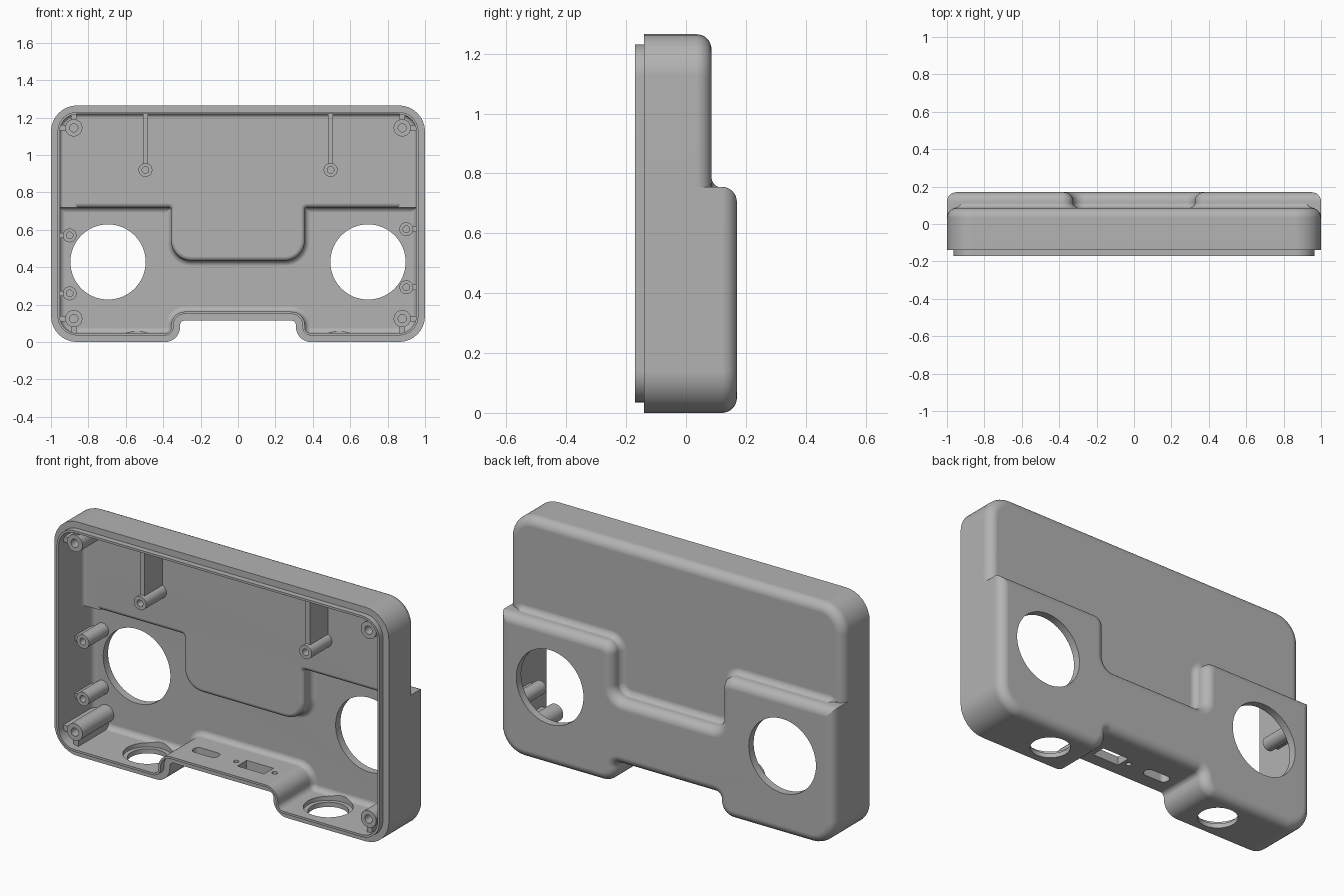
import bpy, bmesh
from math import sin, cos, pi, radians
from mathutils import Vector, Matrix

default = bpy.data.objects.get("Cube")
if default:
    bpy.data.objects.remove(default)

grey = bpy.data.materials.new("light grey plastic")
grey.use_nodes = True
colour = (0.45, 0.45, 0.45, 1)
grey.diffuse_color = colour
grey.node_tree.nodes["Principled BSDF"].inputs["Base Color"].default_value = colour


def make_object(name, bm):
    bmesh.ops.recalc_face_normals(bm, faces=bm.faces)
    mesh = bpy.data.meshes.new(name)
    bm.to_mesh(mesh)
    bm.free()
    mesh.materials.append(grey)
    ob = bpy.data.objects.new(name, mesh)
    bpy.context.collection.objects.link(ob)
    return ob


def mirrored(half):
    return half + [(-x, z, r) for x, z, r in reversed(half)]


def inset_ring(corners, d, steps=8):
    """Points of a right-angled outline with rounded corners, inset by d."""
    points = []
    for i, (x, z, r) in enumerate(corners):
        p = Vector((x, z))
        a = (p - Vector(corners[i - 1][:2])).normalized()
        b = (Vector(corners[(i + 1) % len(corners)][:2]) - p).normalized()
        na, nb = Vector((-a.y, a.x)), Vector((-b.y, b.x))
        turn = 1 if a.cross(b) > 0 else -1
        r = max(r - turn * d, 0.002)
        centre = p + (na + nb) * (d + turn * r)
        for k in range(steps + 1):
            t = k / steps * pi / 2
            points.append(centre - (na * cos(t) + nb * sin(t)) * turn * r)
    return points


def skin(name, rings):
    """Closed solid through rings with equal point counts."""
    bm = bmesh.new()
    loops = [[bm.verts.new(p) for p in ring] for ring in rings]
    n = len(loops[0])
    for lo, hi in zip(loops, loops[1:]):
        for i in range(n):
            j = (i + 1) % n
            bm.faces.new((lo[i], lo[j], hi[j], hi[i]))
    bm.faces.new(loops[0])
    bm.faces.new(loops[-1])
    return make_object(name, bm)


def loft(name, corners, profile):
    return skin(name, [[(p.x, y, p.y) for p in inset_ring(corners, d)] for d, y in profile])


def rounded_back(d, front, back, r, steps=8):
    arc = [k / steps * pi / 2 for k in range(steps + 1)]
    return [(d, front)] + [(d + r * (1 - cos(t)), back - r + r * sin(t)) for t in arc]


def flared_base(d, y, r, steps=8):
    arc = [k / steps * pi / 2 for k in range(steps + 1)]
    return ([(d - r, y - 0.04)] + [(d - r + r * sin(t), y + r - r * cos(t)) for t in arc]
            + [(d + 0.015, y + r + 0.002)])


def cylinder(name, centre, r, depth, axis="Z"):
    bm = bmesh.new()
    rot = Matrix.Rotation(pi / 2, 4, "X") if axis == "Y" else Matrix()
    bmesh.ops.create_cone(bm, cap_ends=True, segments=64, radius1=r, radius2=r,
                          depth=depth, matrix=Matrix.Translation(centre) @ rot)
    return make_object(name, bm)


def box(name, lo, hi, corner=0):
    bm = bmesh.new()
    bmesh.ops.create_cube(bm, size=1)
    lo, hi = Vector(lo), Vector(hi)
    for v in bm.verts:
        v.co = (lo + hi) / 2 + v.co * (hi - lo)
    if corner:
        upright = [e for e in bm.edges if abs(e.verts[0].co.z - e.verts[1].co.z) > 0.01]
        bmesh.ops.bevel(bm, geom=upright, offset=corner, segments=6, profile=0.5, affect="EDGES")
    return make_object(name, bm)


def smooth(ob):
    bpy.ops.object.select_all(action="DESELECT")
    ob.select_set(True)
    bpy.context.view_layer.objects.active = ob
    bpy.ops.object.shade_smooth_by_angle(angle=radians(32))


# Outlines: notched foot, stepped lower half, plain upper half
FRONT, WALL, HEIGHT = -0.14, 0.047, 1.265
foot = [(0.31, 0.115, 0.025), (0.31, 0, 0.08), (1, 0, 0.14)]
full = mirrored(foot + [(1, HEIGHT, 0.14)])
upper = mirrored([(1, 0.25, 0.01), (1, HEIGHT, 0.14)])


def step(x, z, mid):
    return [(x, z, 0.06), (x, mid, 0.06)]


outer_step = step(0.325, 0.755, 0.465)
inner_step = step(0.31, 0.767, 0.482)
lower = mirrored(foot + [(1, 0.755, 0.002)] + outer_step)
lower_inside = mirrored(foot + [(1, 0.767, 0.002)] + inner_step)
step_outer = mirrored([(0.93, 0.3, 0.01), (0.93, 0.755, 0.01)] + outer_step)
step_inner = mirrored([(0.9, 0.3, 0.01), (0.9, 0.767, 0.01)] + inner_step)

# Shell solids
shell = loft("shell", lower, rounded_back(0, FRONT, 0.17, 0.05))
adds = [
    loft("upper_solid", upper, rounded_back(0, FRONT, 0.085, 0.05)),
    loft("step_fillet", step_outer, flared_base(0.002, 0.085, 0.035)),
    loft("lip_solid", full, [(0.035, -0.17), (0.035, -0.1)]),
]

# Cavity, speaker holes, foot holes and ports
cuts = [
    loft("lower_cavity", lower_inside, rounded_back(WALL, -0.2, 0.128, 0.03)),
    loft("upper_cavity", upper, rounded_back(WALL, -0.2, 0.043, 0.02)),
    loft("cavity_fillet", step_inner, flared_base(WALL + 0.002, 0.043, 0.025)),
    box("wide_port", (0.045, -0.07, 0.05), (0.205, 0.01, 0.25)),
    box("slot_port", (-0.245, -0.06, 0.05), (-0.095, 0.0, 0.25), 0.028),
]
for x in (0.01, 0.24):
    cuts.append(cylinder("port_screw_hole", (x, -0.03, 0.15), 0.014, 0.2))
for s in (-1, 1):
    cuts.append(cylinder("speaker_hole", (s * 0.695, 0.15, 0.428), 0.201, 0.3, "Y"))
    cuts.append(cylinder("foot_hole", (s * 0.54, 0, 0.05), 0.1, 0.2))
    cuts.append(cylinder("foot_recess", (s * 0.54, 0, 0.085), 0.122, 0.12))

for tools, operation in ((adds, "UNION"), (cuts, "DIFFERENCE")):
    for tool in tools:
        mod = shell.modifiers.new(tool.name, "BOOLEAN")
        mod.operation, mod.solver, mod.object = operation, "EXACT", tool
graph = bpy.context.evaluated_depsgraph_get()
result = bpy.data.meshes.new_from_object(shell.evaluated_get(graph))
shell.modifiers.clear()
shell.data = result
for tool in adds + cuts:
    bpy.data.objects.remove(tool)
smooth(shell)
shell.modifiers.new("flat_face_normals", "WEIGHTED_NORMAL").keep_sharp = True


# Bored screw posts with webs
def post(name, x, z, r, front, back):
    bore = r * 0.48
    profile = [(r, back), (r, front), (bore, front), (bore, front + 0.1)]
    turns = [k * pi / 16 for k in range(32)]
    smooth(skin(name, [[(x + q * cos(t), y, z + q * sin(t)) for t in turns] for q, y in profile]))


for s, side in ((-1, "right"), (1, "left")):
    for z, edge, back, level in ((1.145, 1.225, 0.06, "top"), (0.125, 0.04, 0.14, "bottom")):
        x = s * 0.878
        name = f"{side}_{level}_post"
        post(name, x, z, 0.046, -0.14, back)
        reach = sorted((x + s * 0.035, s * 0.96))
        box(name + "_side_web", (reach[0], -0.13, z - 0.015), (reach[1], back, z + 0.015))
        rise = sorted((z + (0.035 if edge > z else -0.035), edge))
        box(name + "_end_web", (x - 0.015, -0.13, rise[0]), (x + 0.015, back, rise[1]))
    for z in (0.26, 0.57):
        z += 0.033 if s > 0 else 0
        name = f"{side}_middle_post"
        post(name, s * 0.9, z, 0.037, -0.04, 0.14)
        reach = sorted((s * 0.93, s * 0.96))
        box(name + "_web", (reach[0], -0.03, z - 0.014), (reach[1], 0.14, z + 0.014))
    x = s * 0.495
    post(f"{side}_board_post", x, 0.92, 0.037, -0.13, 0.06)
    box(f"{side}_board_rib", (x - 0.013, -0.11, 0.95), (x + 0.013, 0.06, 1.225))
